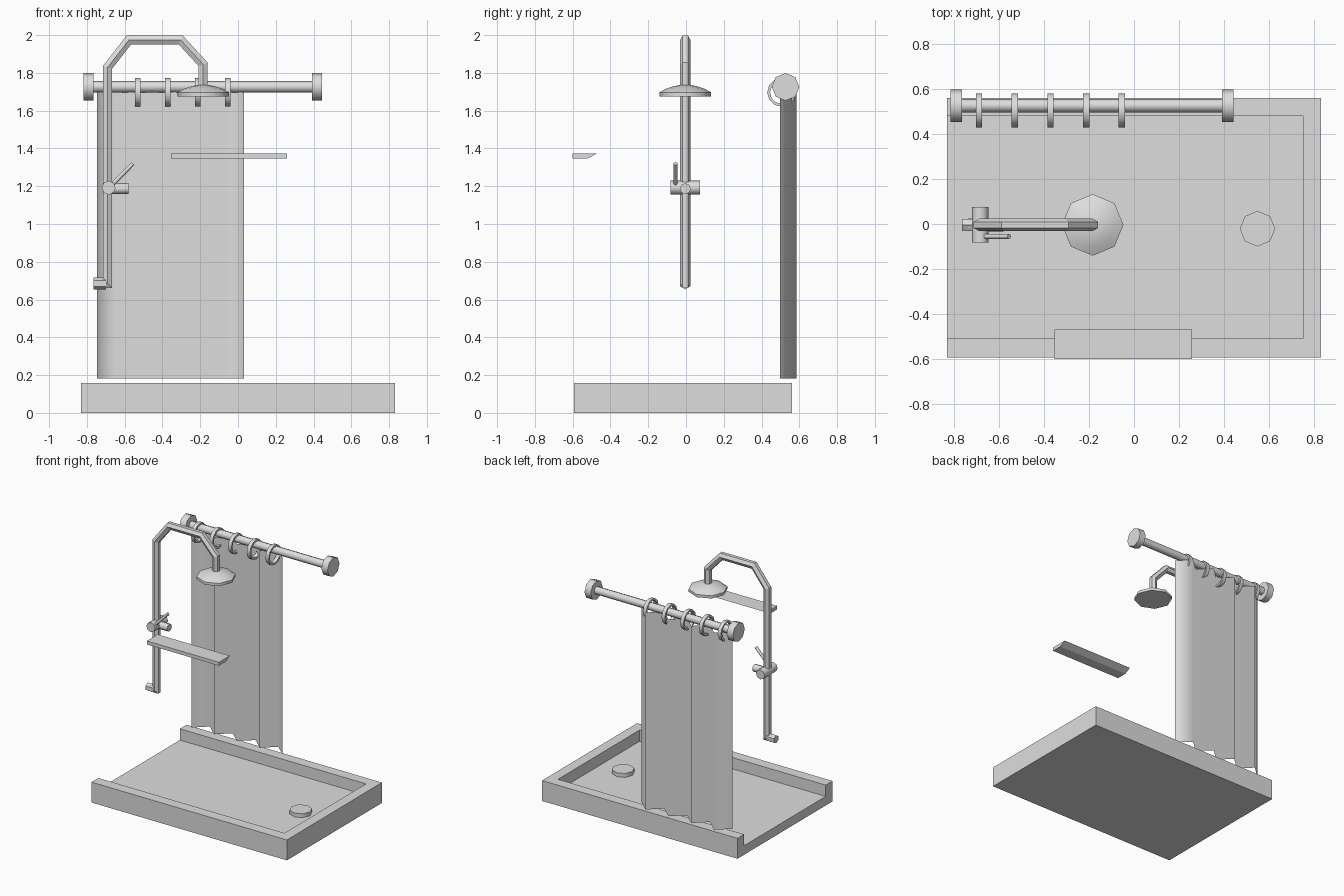
import bpy, bmesh, math
from mathutils import Vector, Matrix

cube = bpy.data.objects.get("Cube")
if cube:
    bpy.data.objects.remove(cube, do_unlink=True)

grey = bpy.data.materials.new("plain grey")
grey.use_nodes = True
GREY = (0.73, 0.73, 0.73, 1)
grey.diffuse_color = GREY
grey.node_tree.nodes["Principled BSDF"].inputs["Base Color"].default_value = GREY


def finish(name, bm, smooth=None, fix_normals=True):
    if fix_normals:
        bmesh.ops.recalc_face_normals(bm, faces=bm.faces)
    mesh = bpy.data.meshes.new(name)
    bm.to_mesh(mesh)
    bm.free()
    mesh.materials.append(grey)
    ob = bpy.data.objects.new(name, mesh)
    bpy.context.collection.objects.link(ob)
    bpy.ops.object.select_all(action='DESELECT')
    ob.select_set(True)
    bpy.context.view_layer.objects.active = ob
    if smooth:
        bpy.ops.object.shade_smooth_by_angle(angle=math.radians(smooth))
    return ob


def box(name, lo, hi):
    bm = bmesh.new()
    lo, hi = Vector(lo), Vector(hi)
    bmesh.ops.create_cube(bm, size=1, matrix=Matrix.Translation((lo + hi) / 2)
                          @ Matrix.Diagonal((*(hi - lo), 1)))
    return finish(name, bm)


def cylinder(name, start, end, radius, sides=8):
    bm = bmesh.new()
    a, b = Vector(start), Vector(end)
    turn = (b - a).to_track_quat('Z', 'Y').to_matrix().to_4x4()
    bmesh.ops.create_cone(bm, cap_ends=True, segments=sides, radius1=radius, radius2=radius,
                          depth=(b - a).length, matrix=Matrix.Translation((a + b) / 2) @ turn)
    return finish(name, bm, 48)


def lathe(name, profile, centre, sides=8, closed=False, axis='Z'):
    """Spin (radius, height) points round an axis; closed makes a ring."""
    bm = bmesh.new()
    turn = Matrix.Rotation(math.pi / 2, 4, 'Y') if axis == 'X' else Matrix()
    place = Matrix.Translation(centre) @ turn
    loops = []
    for r, h in profile:
        angles = [2 * math.pi * i / sides for i in range(sides)]
        loops.append([bm.verts.new(place @ Vector((r * math.cos(t), r * math.sin(t), h)))
                      for t in angles])
    bridge(bm, loops, closed)
    return finish(name, bm, 48)


def bridge(bm, loops, closed=False):
    pairs = list(zip(loops, loops[1:]))
    if closed:
        pairs.append((loops[-1], loops[0]))
    else:
        bm.faces.new(loops[0])
        bm.faces.new(loops[-1])
    n = len(loops[0])
    for a, b in pairs:
        for i in range(n):
            j = (i + 1) % n
            bm.faces.new((a[i], a[j], b[j], b[i]))


def pipe(name, path, y, radius, sides=6):
    """Mitred tube along (x, z) points in a plane of constant y."""
    bm = bmesh.new()
    pts = [Vector(p) for p in path]
    dirs = [(b - a).normalized() for a, b in zip(pts, pts[1:])]
    loops = []
    for k, p in enumerate(pts):
        before, after = dirs[max(k - 1, 0)], dirs[min(k, len(dirs) - 1)]
        tangent = (before + after).normalized()
        side = Vector((-tangent.y, tangent.x)) / tangent.dot(after)
        loop = []
        for i in range(sides):
            t = 2 * math.pi * (i + 0.5) / sides
            q = p + side * radius * math.cos(t)
            loop.append(bm.verts.new((q.x, y + radius * math.sin(t), q.y)))
        loops.append(loop)
    bridge(bm, loops)
    return finish(name, bm)


# Shower tray: raised rim on three sides, open at the right end
tray = box("shower_tray", (-0.832, -0.594, 0), (0.832, 0.562, 0.157))
cutter = box("tray_cutter", (-1, -0.511, 0.07), (0.753, 0.481, 0.3))
cutter.hide_render = True
cut = tray.modifiers.new("basin", 'BOOLEAN')
cut.operation, cut.solver, cut.object = 'DIFFERENCE', 'EXACT', cutter
bpy.context.view_layer.objects.active = tray
bpy.ops.object.modifier_apply(modifier=cut.name)
bpy.data.objects.remove(cutter, do_unlink=True)

cylinder("drain_cover", (0.55, -0.021, 0.07), (0.55, -0.021, 0.1), 0.079)

# Riser pipe with its arched arm, wall stub and shower head
PIPE_X, HEAD_X, PIPE_Y = -0.69, -0.184, -0.004
pipe("riser_pipe", [(-0.74, 0.685), (PIPE_X, 0.685), (PIPE_X, 1.83), (-0.578, 1.974),
                    (-0.303, 1.974), (HEAD_X, 1.845), (HEAD_X, 1.72)], PIPE_Y, 0.0275)
cylinder("wall_stub", (-0.765, PIPE_Y, 0.685), (-0.7, PIPE_Y, 0.685), 0.031, sides=6)
lathe("shower_head", [(0.137, 1.676), (0.137, 1.697), (0.1, 1.717), (0.06, 1.73), (0.026, 1.736)],
      (HEAD_X, PIPE_Y, 0))

# Mixer valve
VALVE_Z = 1.192
cylinder("valve_body", (-0.685, -0.083, VALVE_Z), (-0.685, 0.075, VALVE_Z), 0.037)
cylinder("valve_spout", (-0.68, PIPE_Y, VALVE_Z - 0.005), (-0.581, PIPE_Y, VALVE_Z - 0.005), 0.029)
cylinder("valve_lever", (-0.68, -0.056, 1.195), (-0.556, -0.056, 1.32), 0.011)

# Curtain rod, end flanges and rings
ROD_Y, ROD_Z = 0.527, 1.726
cylinder("curtain_rod", (-0.78, ROD_Y, ROD_Z), (0.4, ROD_Y, ROD_Z), 0.03)
for side, x0 in (("right", -0.818), ("left", 0.392)):
    cylinder(side + "_rod_flange", (x0, ROD_Y, ROD_Z), (x0 + 0.052, ROD_Y, ROD_Z), 0.073)
for i in range(5):
    lathe("curtain_ring_%d" % (i + 1),
          [(0.061, -0.014), (0.076, -0.014), (0.076, 0.014), (0.061, 0.014)],
          (-0.69 + 0.159 * i, 0.506, 1.697), sides=12, closed=True, axis='X')

# Pleated curtain: zigzag folds with soft shading, both ends at the front
bm = bmesh.new()
FOLDS = 8
columns = []
for i in range(FOLDS + 1):
    x = -0.746 + 0.777 * i / FOLDS
    y = 0.586 if i % 2 else 0.497
    columns.append([bm.verts.new((x, y, z)) for z in (0.183, 1.7)])
for a, b in zip(columns, columns[1:]):
    bm.faces.new((a[0], b[0], b[1], a[1]))
finish("shower_curtain", bm, 150, fix_normals=False)

# Shelf with a sloped back edge
bm = bmesh.new()
section = [(-0.602, 1.347), (-0.52, 1.347), (-0.47, 1.374), (-0.602, 1.374)]
bridge(bm, [[bm.verts.new((x, y, z)) for y, z in section] for x in (-0.355, 0.259)])
finish("shelf", bm)
